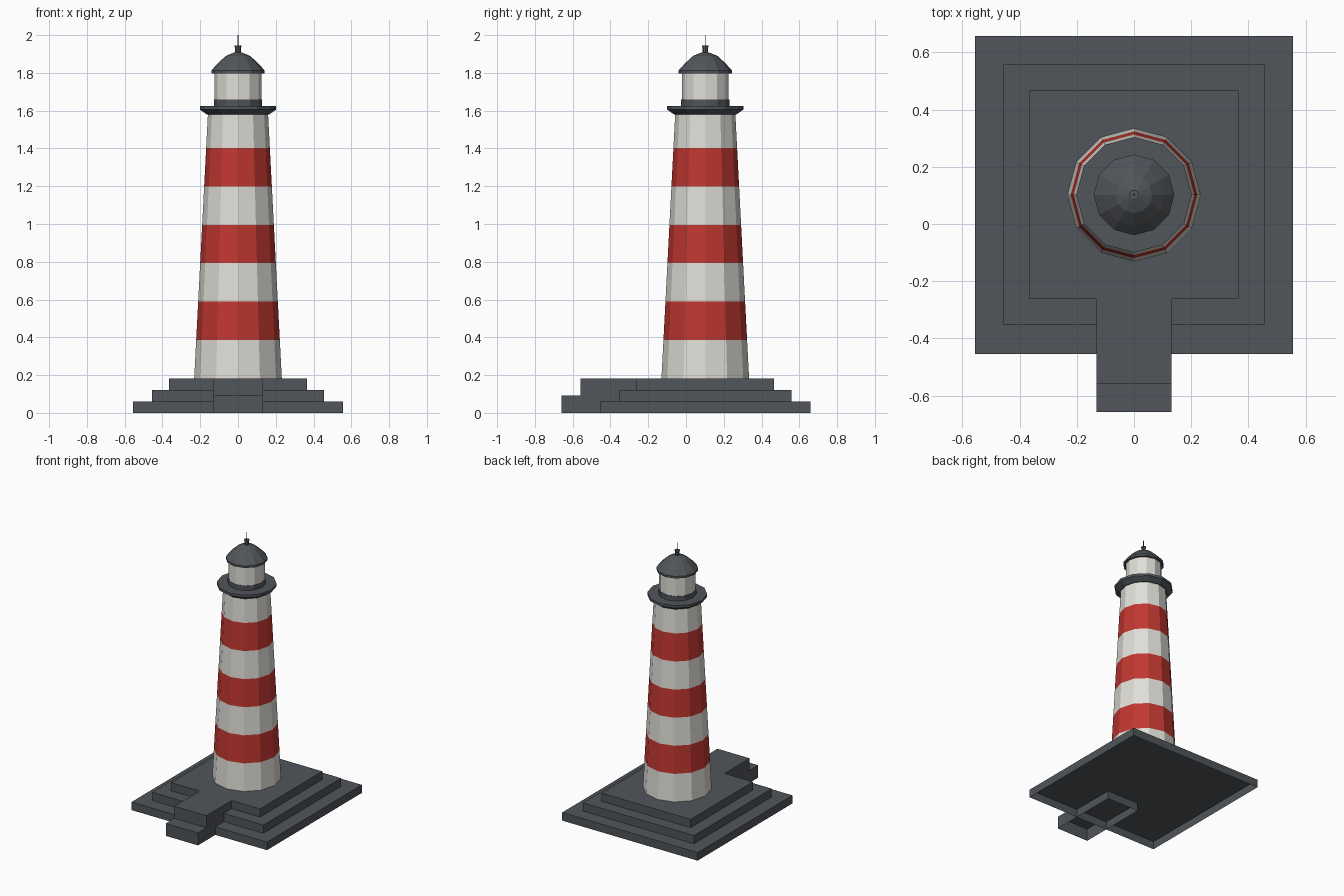
import bpy, bmesh, math

if "Cube" in bpy.data.objects:
    bpy.data.objects.remove(bpy.data.objects["Cube"])

CY = 0.102      # centre of tower and platform in y
SIDES = 12


def material(name, rgb):
    m = bpy.data.materials.new(name)
    m.diffuse_color = (*rgb, 1)
    m.use_nodes = True
    m.node_tree.nodes["Principled BSDF"].inputs["Base Color"].default_value = m.diffuse_color
    return m


GREY = material("slate grey", (0.082, 0.091, 0.102))
WHITE = material("off white", (0.74, 0.73, 0.68))
RED = material("red", (0.53, 0.038, 0.03))


def finish(name, bm, mats):
    bmesh.ops.recalc_face_normals(bm, faces=bm.faces[:])
    mesh = bpy.data.meshes.new(name)
    bm.to_mesh(mesh)
    bm.free()
    for m in mats:
        mesh.materials.append(m)
    ob = bpy.data.objects.new(name, mesh)
    bpy.context.collection.objects.link(ob)
    return ob


def lathe(name, profile, mats, cap_bottom=True, cap_top=True, sides=SIDES):
    """Flat-faced turned part; each profile band cycles through mats."""
    bm = bmesh.new()
    rings = [[bm.verts.new((r * math.cos(2 * math.pi * i / sides),
                            CY + r * math.sin(2 * math.pi * i / sides), z))
              for i in range(sides)] for r, z in profile]
    for k in range(len(rings) - 1):
        a, b = rings[k], rings[k + 1]
        for i in range(sides):
            j = (i + 1) % sides
            f = bm.faces.new((a[i], a[j], b[j], b[i]))
            f.material_index = k % len(mats)
    if cap_bottom:
        bm.faces.new(rings[0][::-1])
    if cap_top:
        bm.faces.new(rings[-1])
    return finish(name, bm, mats)


def tier(name, half, z0, z1):
    """Square platform step, open underneath."""
    bm = bmesh.new()
    bmesh.ops.create_cube(bm, size=1)
    for v in bm.verts:
        v.co = (v.co.x * 2 * half, CY + v.co.y * 2 * half, z1 if v.co.z > 0 else z0)
    bottom = [f for f in bm.faces if all(v.co.z < z0 + 1e-5 for v in f.verts)]
    ob_faces = bm.faces[:]
    bmesh.ops.recalc_face_normals(bm, faces=ob_faces)
    bmesh.ops.delete(bm, geom=bottom, context='FACES_ONLY')
    return finish(name, bm, [GREY])


# Stepped platform
for n, (half, z0, z1) in enumerate([(0.556, 0, 0.06), (0.456, 0.06, 0.121),
                                    (0.365, 0.121, 0.182)]):
    tier(f"platform_tier_{n + 1}", half, z0, z1)

# Entrance steps: side profile extruded across x, open underneath
bm = bmesh.new()
steps = [(-0.658, 0), (-0.658, 0.092), (-0.558, 0.092), (-0.558, 0.182),
         (-0.12, 0.182), (-0.12, 0)]
left, right = [[bm.verts.new((x, y, z)) for y, z in steps] for x in (-0.132, 0.132)]
bm.faces.new(left)
bm.faces.new(right[::-1])
for i in range(len(steps) - 1):
    bm.faces.new((left[i], right[i], right[i + 1], left[i + 1]))
finish("entrance_steps", bm, [GREY])

# Tapered tower with seven alternating bands
tower = [(0.232 - 0.074 * k / 7, 0.182 + 0.2035 * k) for k in range(8)]
lathe("tower", tower, [WHITE, RED], cap_bottom=False, cap_top=False)

# Gallery deck, lantern room and its collar
lathe("gallery", [(0.165, 1.58), (0.202, 1.606), (0.202, 1.624)], [GREY])
lathe("lantern_collar", [(0.128, 1.624), (0.128, 1.658)], [GREY], cap_bottom=False)
lathe("lantern_room", [(0.124, 1.658), (0.124, 1.80)], [WHITE], cap_bottom=False, cap_top=False)

# Domed roof, finial and lightning rod
lathe("roof", [(0.141, 1.798), (0.141, 1.813), (0.108, 1.85), (0.064, 1.89), (0.02, 1.908)], [GREY])
lathe("finial", [(0.015, 1.90), (0.015, 1.938), (0.018, 1.938), (0.018, 1.946)], [GREY], sides=8)
lathe("lightning_rod", [(0.003, 1.94), (0.002, 2.0)], [GREY], sides=6)
